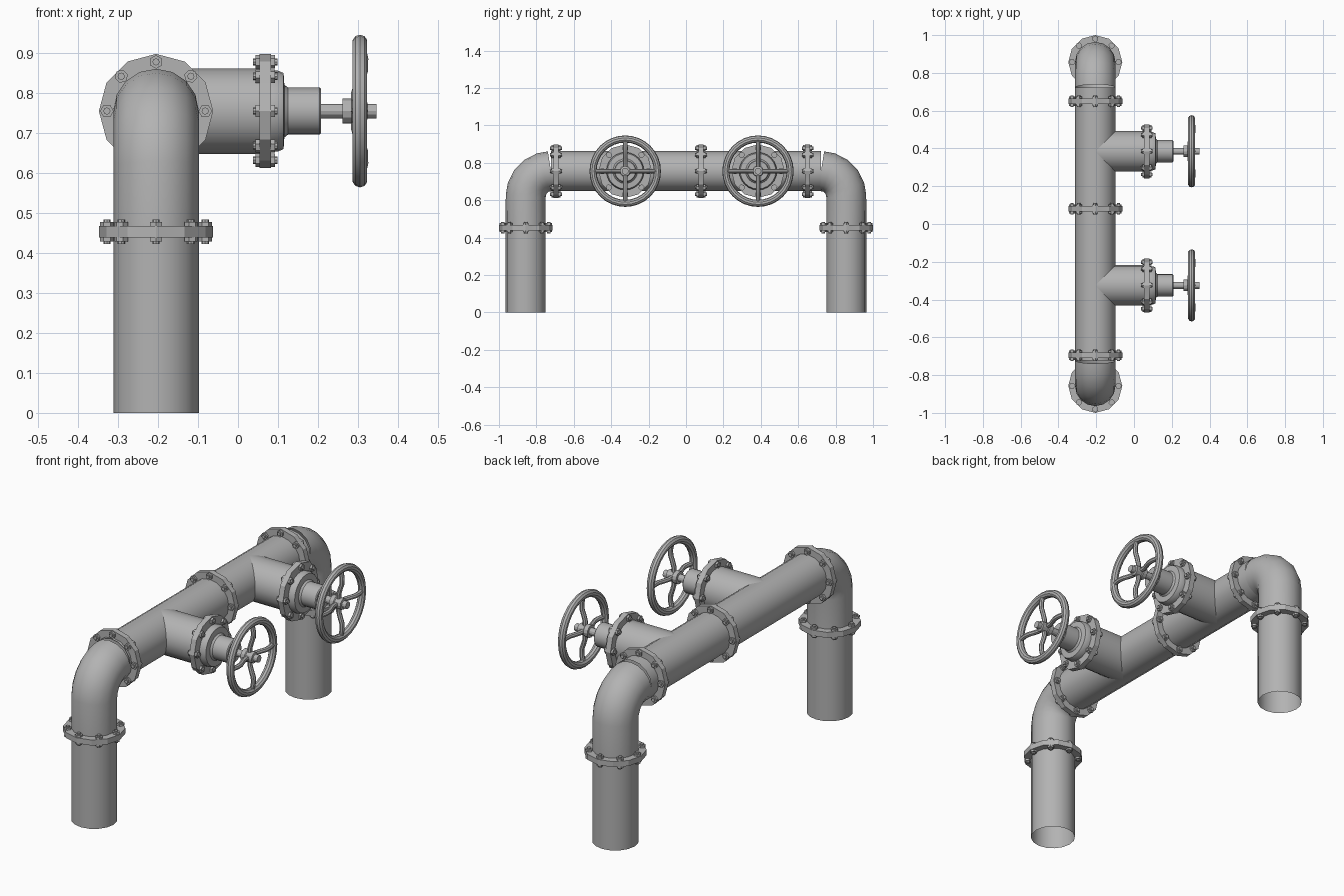
import bpy, bmesh, math
from mathutils import Matrix, Vector

if "Cube" in bpy.data.objects:
    bpy.data.objects.remove(bpy.data.objects["Cube"])

grey = bpy.data.materials.new("grey_metal")
grey.diffuse_color = (0.45, 0.45, 0.45, 1)
grey.use_nodes = True
grey.node_tree.nodes["Principled BSDF"].inputs["Base Color"].default_value = grey.diffuse_color

R = 0.107            # pipe radius
PX, PZ = -0.205, 0.755   # run axis
LEG_Y = 0.857
BEND = 0.135
JOINT_Z = 0.453


def place(x, y, z, axis):
    """Matrix that puts local z along the given world axis."""
    rot = {"x": Matrix.Rotation(math.pi / 2, 4, 'Y'),
           "y": Matrix.Rotation(-math.pi / 2, 4, 'X'),
           "z": Matrix.Identity(4)}[axis]
    return Matrix.Translation((x, y, z)) @ rot


def skin(bm, rings, loop=False):
    n = len(rings[0])
    pairs = list(zip(rings, rings[1:])) + ([(rings[-1], rings[0])] if loop else [])
    for a, b in pairs:
        for i in range(n):
            j = (i + 1) % n
            bm.faces.new((a[i], a[j], b[j], b[i]))


def lathe(bm, profile, sides, m, caps=True, loop=False):
    """Turn (radius, height) points around local z."""
    rings = []
    for r, h in profile:
        rings.append([bm.verts.new(m @ Vector((r * math.cos(math.tau * i / sides),
                                               r * math.sin(math.tau * i / sides), h)))
                      for i in range(sides)])
    skin(bm, rings, loop)
    if caps and not loop:
        bm.faces.new(rings[0][::-1])
        bm.faces.new(rings[-1])


def sweep(bm, path, radius, sides, m):
    """Round tube along a path of (y, z) points in the local yz plane."""
    pts = [Vector((0, y, z)) for y, z in path]
    rings = []
    for k, p in enumerate(pts):
        ends = [(pts[i + 1] - pts[i]).normalized() for i in (k - 1, k) if 0 <= i < len(pts) - 1]
        t = sum(ends, Vector()).normalized()
        side = Vector((1, 0, 0))
        up = t.cross(side)
        rings.append([bm.verts.new(m @ (p + radius * (side * math.cos(math.tau * i / sides)
                                                      + up * math.sin(math.tau * i / sides))))
                      for i in range(sides)])
    skin(bm, rings)


def finish(name, bm):
    bmesh.ops.recalc_face_normals(bm, faces=bm.faces)
    for f in bm.faces:
        f.smooth = True
    me = bpy.data.meshes.new(name)
    bm.to_mesh(me)
    bm.free()
    me.set_sharp_from_angle(angle=math.radians(28))
    me.materials.append(grey)
    ob = bpy.data.objects.new(name, me)
    bpy.context.collection.objects.link(ob)


def pipe(name, m, length):
    bm = bmesh.new()
    lathe(bm, [(R, 0), (R, length)], 16, m, caps=False)
    finish(name, bm)


def flange(name, m):
    """Twelve-sided plate with eight bolts and nuts."""
    bm = bmesh.new()
    lathe(bm, [(0.143, -0.014), (0.143, 0.014)], 12, m)
    for i in range(8):
        b = m @ Matrix.Rotation(math.tau * i / 8, 4, 'Z') @ Matrix.Translation((0.123, 0, 0))
        lathe(bm, [(0.009, -0.031), (0.009, 0.031)], 8, b)
        for s in (-1, 1):
            lathe(bm, [(0.017, s * 0.013), (0.017, s * 0.024)], 6, b)
    finish(name, bm)


# main run
pipe("run_pipe", place(PX, -0.722, PZ, "y"), 1.444)
for name, y in (("front", -0.695), ("middle", 0.08), ("back", 0.65)):
    flange(name + "_run_flange", place(PX, y, PZ, "y"))

# legs and elbows at both ends
for name, s in (("front", -1), ("back", 1)):
    pipe(name + "_leg", place(PX, s * LEG_Y, 0, "z"), JOINT_Z)
    flange(name + "_leg_flange", place(PX, s * LEG_Y, JOINT_Z, "z"))
    path = [(s * LEG_Y, JOINT_Z)]
    for k in range(6):
        a = math.pi / 2 * k / 5
        path.append((s * (LEG_Y - BEND + BEND * math.cos(a)), PZ - BEND + BEND * math.sin(a)))
    bm = bmesh.new()
    sweep(bm, path, R, 16, Matrix.Translation((PX, 0, 0)))
    finish(name + "_elbow", bm)

# valve branches
for name, y in (("front", -0.325), ("back", 0.385)):
    pipe(name + "_branch", place(PX, y, PZ, "x"), 0.265)
    flange(name + "_branch_flange", place(0.068, y, PZ, "x"))
    axis = place(0, y, PZ, "x")

    # bonnet and gland
    bm = bmesh.new()
    lathe(bm, [(0.101, 0.08), (0.101, 0.1), (0.095, 0.114), (0.066, 0.116), (0.059, 0.125),
               (0.059, 0.204), (0.055, 0.208)], 24, axis)
    finish(name + "_valve_bonnet", bm)

    # stem with hub
    bm = bmesh.new()
    lathe(bm, [(0.018, 0.2), (0.018, 0.262), (0.031, 0.262), (0.031, 0.284), (0.027, 0.288),
               (0.027, 0.322), (0.018, 0.324), (0.018, 0.346)], 12, axis)
    finish(name + "_valve_stem", bm)

    # handwheel rim and curved spokes
    bm = bmesh.new()
    rim = [(0.172 + 0.019 * math.cos(math.tau * i / 10), 0.305 + 0.019 * math.sin(math.tau * i / 10))
           for i in range(10)]
    lathe(bm, rim, 32, axis, loop=True)
    for i in range(4):
        sweep(bm, [(0.015, 0.295), (0.045, 0.295), (0.075, 0.304), (0.1, 0.313), (0.13, 0.314),
                   (0.17, 0.305)], 0.012, 8, axis @ Matrix.Rotation(math.pi / 2 * i, 4, 'Z'))
    finish(name + "_handwheel", bm)
